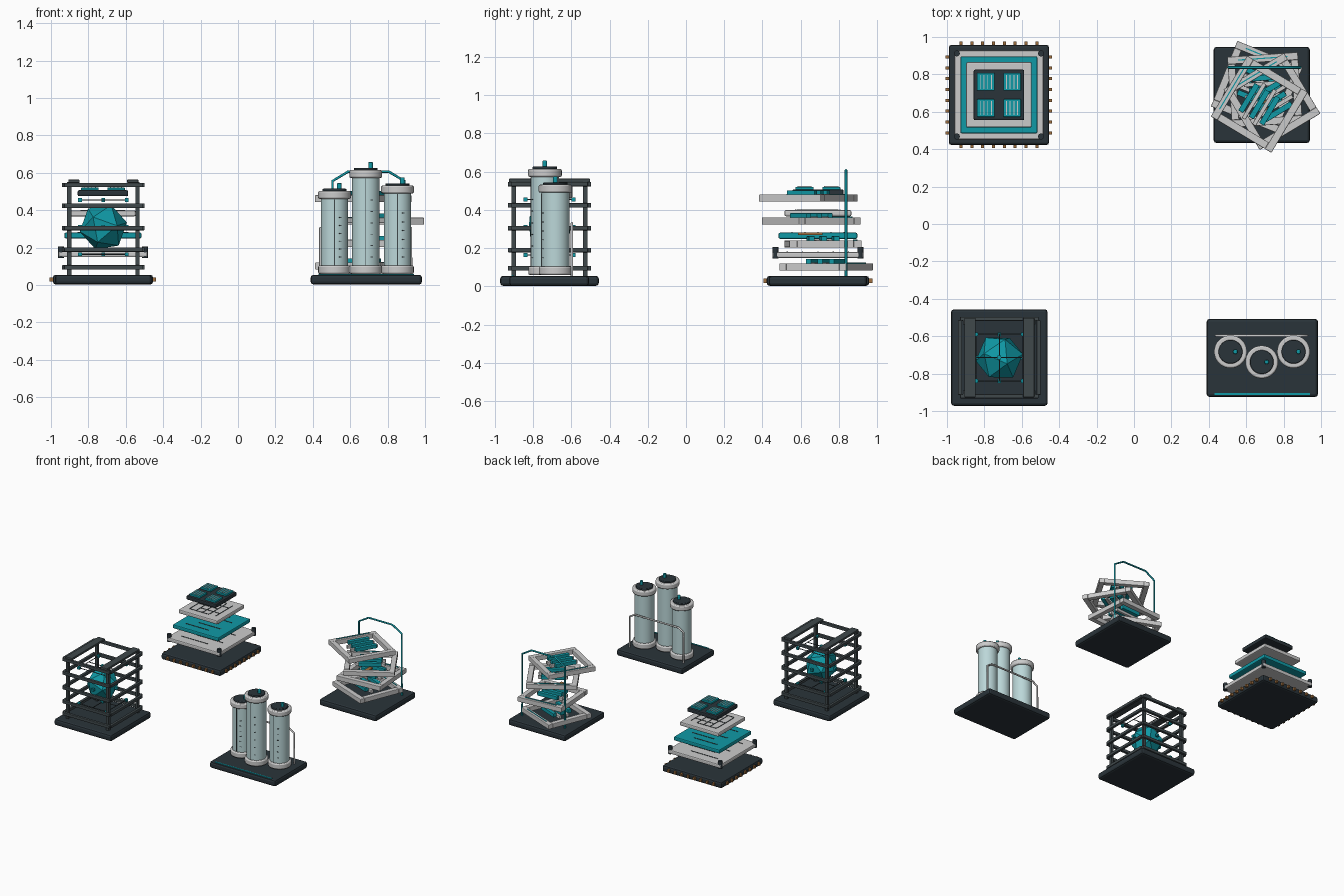
import bpy, math
from mathutils import Vector, Matrix

if "Cube" in bpy.data.objects:
    bpy.data.objects.remove(bpy.data.objects["Cube"])


def mat(name, r, g, b):
    m = bpy.data.materials.new(name)
    m.diffuse_color = (r, g, b, 1)
    m.use_nodes = True
    m.node_tree.nodes["Principled BSDF"].inputs["Base Color"].default_value = m.diffuse_color
    return m


DARK = mat("dark_slate", .023, .034, .042)
STEEL = mat("gunmetal", .05, .065, .07)
TEAL = mat("teal", .005, .32, .38)
GLASS = mat("pale_glass", .50, .68, .69)
COPPER = mat("copper", .35, .16, .05)


def finish(name, m, bevel=0, seg=2):
    o = bpy.context.object
    o.name = name
    if m:
        o.data.materials.append(m)
    if bevel:
        b = o.modifiers.new("bevel", "BEVEL")
        b.width, b.segments = bevel, seg
    return o


def box(name, c, size, m=None, bevel=0, rot=0):
    bpy.ops.mesh.primitive_cube_add(size=1, location=c, rotation=(0, 0, rot))
    bpy.context.object.scale = size
    bpy.ops.object.transform_apply(location=False, rotation=False, scale=True)
    return finish(name, m, bevel)


def cyl(name, x, y, z0, z1, r, m=None, bevel=0, n=32):
    bpy.ops.mesh.primitive_cylinder_add(vertices=n, radius=r, depth=z1 - z0,
                                        location=(x, y, (z0 + z1) / 2))
    bpy.ops.object.shade_smooth_by_angle()
    return finish(name, m, bevel)


def tube(name, pts, r, m=None):
    cu = bpy.data.curves.new(name, "CURVE")
    cu.dimensions, cu.bevel_depth, cu.bevel_resolution = "3D", r, 2
    cu.use_fill_caps = True
    s = cu.splines.new("POLY")
    s.points.add(len(pts) - 1)
    for p, q in zip(s.points, pts):
        p.co = (*q, 1)
    o = bpy.data.objects.new(name, cu)
    bpy.context.collection.objects.link(o)
    if m:
        cu.materials.append(m)
    return o


def arch(name, x0, x1, y, top, r, c, m=None):
    tube(name, [(x0, y, .04), (x0, y, top - c * .6), (x0 + c, y, top),
                (x1 - c, y, top), (x1, y, top - c * .6), (x1, y, .04)], r, m)


def base(name, x, y, sx, sy):
    box(name, (x, y, .029), (sx, sy, .052), DARK, .015)


# ---- crystal cage (front left)
X, Y, Z = -.72, -.714, .31
base("cage_base", X, Y, .516, .516)
for sx in (-1, 1):
    for sy in (-1, 1):
        box("cage_post", (X + sx * .182, Y + sy * .187, .30), (.022, .022, .50), STEEL)
    box("cage_top_bar", (X + sx * .157, Y, .555), (.06, .425, .018), STEEL, .004)
for z in (.095, .19, .305, .424, .535):
    for s in (-1, 1):
        box("cage_rail_x", (X, Y + s * .207, z), (.42, .022, .024), STEEL, .004)
        box("cage_rail_y", (X + s * .21, Y, z), (.022, .40, .024), STEEL, .004)
bpy.ops.mesh.primitive_ico_sphere_add(subdivisions=1, radius=.13, location=(X, Y, Z),
                                      rotation=(.35, .25, .3))
finish("crystal_core", TEAL)
# node lattice around the crystal
dirs = [(a, b, c) for a in (-1, 0, 1) for b in (-1, 0, 1) for c in (-1, 0, 1)
        if abs(a) + abs(b) + abs(c) in (1, 3)]
for a, b, c in dirs:
    box("lattice_node", (X + a * .125, Y + b * .125, Z + c * .145), (.02,) * 3, TEAL)
for s in (-1, 1):
    for t in (-1, 1):
        tube("lattice_rod_x", [(X - .125, Y + s * .125, Z + t * .145), (X + .125, Y + s * .125, Z + t * .145)], .003, STEEL)
        tube("lattice_rod_y", [(X + s * .125, Y - .125, Z + t * .145), (X + s * .125, Y + .125, Z + t * .145)], .003, STEEL)
    tube("lattice_axis_x", [(X - .125, Y, Z + s * .145), (X + .125, Y, Z + s * .145)], .003, STEEL)
    tube("lattice_axis_y", [(X, Y - .125, Z + s * .145), (X, Y + .125, Z + s * .145)], .003, STEEL)

# ---- layered chip stack (back left)
X, Y = -.722, .69
base("chip_base", X, Y, .536, .536)
for i in range(8):
    t = (i - 3.5) * .058
    for s in (-1, 1):
        box("chip_pin_x", (X + s * .272, Y + t, .03), (.025, .016, .022), COPPER)
        box("chip_pin_y", (X + t, Y + s * .272, .03), (.016, .025, .022), COPPER)
for h, z, m in ((.238, .165, None), (.206, .265, TEAL), (.175, .383, None), (.135, .491, DARK)):
    box("chip_layer", (X, Y, z), (2 * h, 2 * h, .032), m, .008)
for sx in (-1, 1):
    for sy in (-1, 1):
        cyl("chip_standoff", X + sx * .225, Y + sy * .222, .145, .205, .016, DARK, n=16)
        cx, cy = X + sx * .07, Y + sy * .07
        box("chip_die", (cx, cy, .513), (.094, .094, .016), TEAL, .003)
        for k in range(4):
            box("die_fin", (cx + (k - 1.5) * .02, cy, .522), (.005, .075, .006))
# surface traces on the layers
for z, h, m in ((.182, .2, STEEL), (.282, .17, STEEL), (.40, .145, STEEL)):
    for k in range(5):
        box("trace_line", (X + (k % 2 - .5) * h * .4, Y + (k - 2) * h * .4, z), (h * 1.2, .006, .003), m)
        if z == .40:
            box("trace_cross", (X + (k - 2) * h * .4, Y, z), (.006, h * 1.5, .003), m)

# ---- three tanks (front right)
base("tank_base", .686, -.716, .595, .417)
box("tank_base_strip", (.686, -.908, .056), (.51, .01, .006), TEAL)
for x, y, top in ((.516, -.683, .503), (.683, -.738, .615), (.853, -.683, .532)):
    cyl("tank_foot", x, y, .06, .105, .087, None, .008)
    cyl("tank_body", x, y, .10, top - .03, .073, GLASS, .006)
    cyl("tank_collar", x, y, top - .042, top, .088, None, .008)
    cyl("tank_lid", x, y, top - .02, top + .012, .064, DARK, .004)
    cyl("tank_valve", x + .026, y, top, top + .043, .012, TEAL, .004, 16)
    box("tank_seam", (x, y - .073, (top + .06) / 2), (.005, .005, top - .15), STEEL)
    a = math.radians(25)
    for k in range(6):
        box("tank_tick", (x + .073 * math.sin(a), y - .073 * math.cos(a), .15 + k * (top - .25) / 6),
            (.014, .004, .005), STEEL, 0, a)
arch("tank_back_pipe", .44, .925, -.597, .33, .007, .045)

# ---- twisting frame tower (back right)
base("tower_base", .683, .69, .514, .514)
S, W = .378, .04
for x, y, z, deg in ((.657, .733, .102, -22), (.70, .717, .222, 4),
                     (.737, .655, .342, 31), (.67, .64, .462, 59)):
    r = math.radians(deg)
    R = Matrix.Rotation(r, 3, "Z")

    def part(name, u, v, dz, size, m=None, bev=.004):
        box(name, Vector((x, y, z + dz)) + R @ Vector((u, v, 0)), size, m, bev, r)

    for s in (-1, 1):
        part("frame_bar_long", 0, s * (S - W) / 2, 0, (S, W, .038))
        part("frame_bar_short", s * (S - W) / 2, 0, 0, (W, S - 2 * W, .038))
    for k in range(3):
        part("frame_fin", 0, (k - 1) * .065, .026, (.17, .03, .03), TEAL, .003)
    for s in (-1, 1):
        part("frame_slat", 0, s * .0325, .01, (.22, .022, .025))
    part("frame_strip", 0, S / 2 - W / 2, .0205, (S * .7, .006, .004), TEAL, 0)
box("tower_copper_bar", (.70, .65, .275), (.03, .13, .012), COPPER)
arch("tower_tube", .505, .89, .837, .607, .007, .085, TEAL)
